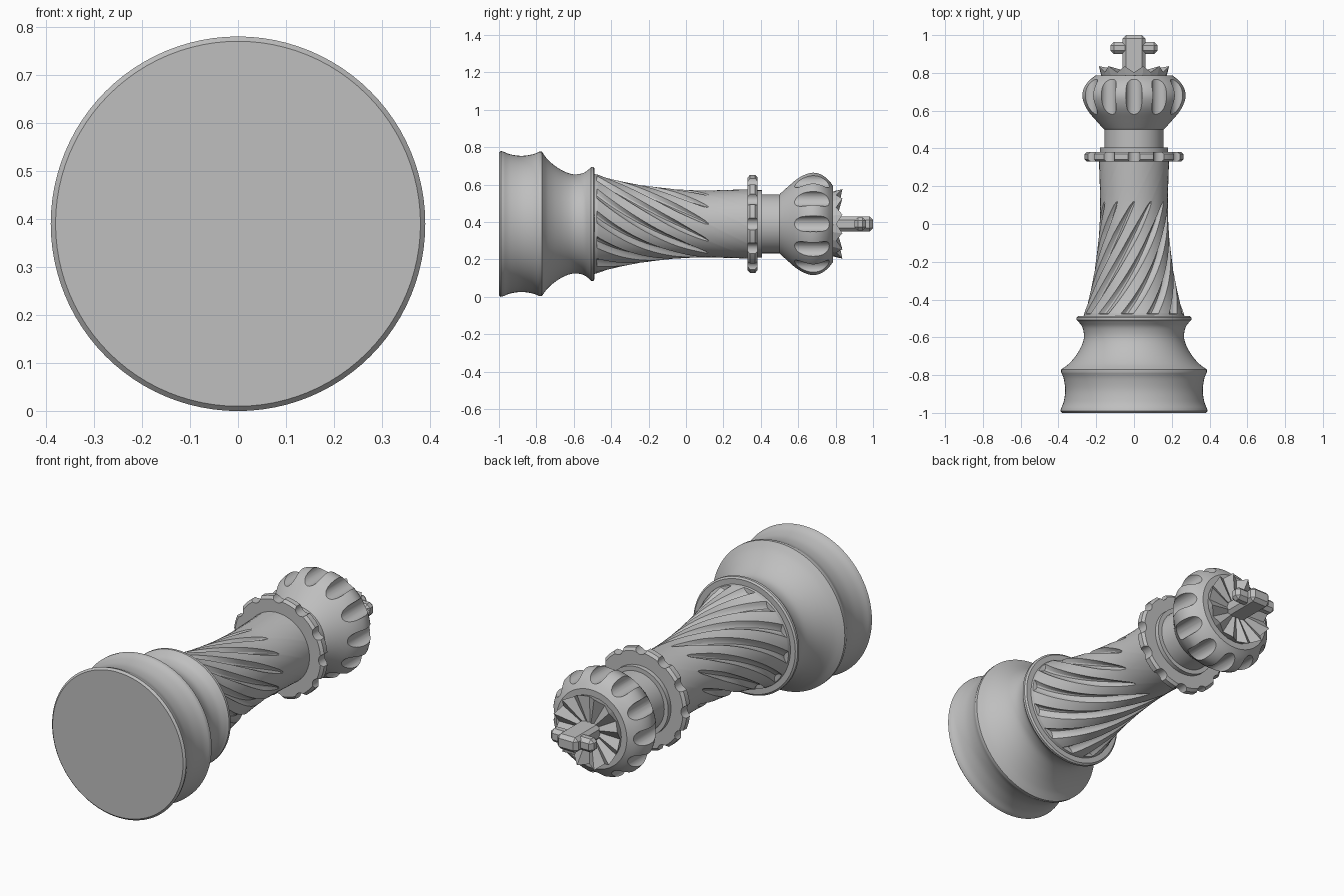
import bpy, bmesh
from math import sin, cos, pi, radians
from mathutils import Matrix

if "Cube" in bpy.data.objects:
    bpy.data.objects.remove(bpy.data.objects["Cube"])

# The piece is built upright, then laid down so its axis runs along +y
RADIUS = 0.39
LAY = Matrix.Translation((0, 0, RADIUS)) @ Matrix.Rotation(-pi / 2, 4, 'X')
COUNT = 12                      # flutes, notches, grooves and crown teeth
PITCH = 2 * pi / COUNT

grey = bpy.data.materials.new("grey")
grey.use_nodes = True
grey.diffuse_color = (0.52, 0.52, 0.52, 1)
grey.node_tree.nodes["Principled BSDF"].inputs["Base Color"].default_value = grey.diffuse_color


def finish(bm, name):
    bmesh.ops.recalc_face_normals(bm, faces=bm.faces)
    mesh = bpy.data.meshes.new(name)
    bm.to_mesh(mesh)
    bm.free()
    mesh.materials.append(grey)
    obj = bpy.data.objects.new(name, mesh)
    bpy.context.collection.objects.link(obj)
    obj.matrix_world = LAY
    return obj


def select(obj):
    bpy.ops.object.select_all(action='DESELECT')
    obj.select_set(True)
    bpy.context.view_layer.objects.active = obj


def shade(obj, angle=30):
    select(obj)
    bpy.ops.object.shade_smooth_by_angle(angle=radians(angle))


def curve(pts, steps=5):
    """Smooth curve through (height, radius) points."""
    p = [pts[0]] + pts + [pts[-1]]
    out = []
    for a, b, c, d in zip(p, p[1:], p[2:], p[3:]):
        for i in range(steps):
            t = i / steps
            out.append(tuple(
                0.5 * (2 * q + (r - o) * t + (2 * o - 5 * q + 4 * r - s) * t * t
                       + (3 * q - o - 3 * r + s) * t ** 3)
                for o, q, r, s in zip(a, b, c, d)))
    return out + [pts[-1]]


def skin(rings, name):
    """Capped solid through equal-length rings of points."""
    bm = bmesh.new()
    loops = [[bm.verts.new(co) for co in ring] for ring in rings]
    n = len(loops[0])
    for lo, hi in zip(loops, loops[1:]):
        for i in range(n):
            j = (i + 1) % n
            bm.faces.new((lo[i], lo[j], hi[j], hi[i]))
    bm.faces.new(loops[0][::-1])
    bm.faces.new(loops[-1])
    return finish(bm, name)


def lathe(profile, name, segs=96):
    return skin([[(r * cos(2 * pi * i / segs), r * sin(2 * pi * i / segs), h)
                  for i in range(segs)] for h, r in profile], name)


def carve(obj, dist, radius, low, high):
    """Cut a ring of upright round channels out of a part."""
    bm = bmesh.new()
    for k in range(COUNT):
        place = Matrix.Rotation(k * PITCH, 4, 'Z') @ Matrix.Translation((dist, 0, (low + high) / 2))
        bmesh.ops.create_cone(bm, cap_ends=True, segments=32, radius1=radius,
                              radius2=radius, depth=high - low, matrix=place)
    cutter = finish(bm, "channel_cutter")
    cutter.hide_render = True
    mod = obj.modifiers.new("channels", 'BOOLEAN')
    mod.operation, mod.solver, mod.object = 'DIFFERENCE', 'EXACT', cutter
    select(obj)
    bpy.ops.object.modifier_apply(modifier=mod.name)
    bpy.data.objects.remove(cutter)


# Base: plinth with a shallow cove, then a deep cove up to a rim
plinth = [(-1, 0.38), (-0.99, RADIUS)] + curve(
    [(-0.975, 0.386), (-0.94, 0.372), (-0.88, 0.364), (-0.82, 0.372), (-0.785, 0.386)])
cove = curve([(-0.765, 0.378), (-0.74, 0.345), (-0.7, 0.31), (-0.65, 0.28),
              (-0.6, 0.265), (-0.55, 0.272), (-0.52, 0.292), (-0.508, 0.304)])
shade(lathe(plinth + [(-0.77, 0.386)] + cove + [(-0.495, 0.304), (-0.488, 0.295), (-0.488, 0.2)], "base"))

# Stem: tapering shaft with twisted grooves that fade out at the top
TOP, BOTTOM, TWIST = 0.12, -0.475, radians(98)
shaft = curve([(BOTTOM, 0.264), (-0.4, 0.24), (-0.3, 0.218), (-0.2, 0.202),
               (-0.1, 0.19), (0, 0.182), (TOP, 0.179), (0.34, 0.186)], 8)
rings = []
for k, (h, r) in enumerate([(-0.5, 0.27), (BOTTOM - 0.002, 0.264)] + shaft):
    fade = max(0, min(1, (TOP - h) / 0.17)) ** 0.5
    half = PITCH * (0.03 + 0.21 * fade)
    depth = 0.024 * fade if k > 1 else 0
    turn = TWIST * (h - TOP) / (TOP - BOTTOM)
    ring = []
    for g in range(COUNT):
        cols = [(u * half, depth * (1 - u * u)) for u in (-1, -0.75, -0.4, 0, 0.4, 0.75, 1)]
        cols += [(half + (PITCH - 2 * half) * t, 0) for t in (0.25, 0.5, 0.75)]
        for a, d in cols:
            a += g * PITCH + turn
            ring.append(((r - d) * cos(a), (r - d) * sin(a), h))
    rings.append(ring)
shade(skin(rings, "twisted_stem"), 25)

# Notched collar with a thin ring above it
collar = lathe([(0.33, 0.18), (0.33, 0.25), (0.342, 0.264), (0.37, 0.264), (0.382, 0.25), (0.382, 0.15)],
               "notched_collar")
carve(collar, 0.272, 0.034, 0.3, 0.42)
shade(collar)
shade(lathe([(0.37, 0.18), (0.405, 0.18), (0.405, 0.15)], "collar_ring"))

# Neck and fluted head
head = lathe([(0.39, 0.157), (0.5, 0.157)] + curve(
    [(0.505, 0.163), (0.55, 0.203), (0.6, 0.246), (0.64, 0.268), (0.68, 0.277),
     (0.72, 0.268), (0.755, 0.243), (0.785, 0.205)]) + [(0.785, 0.1)], "fluted_head")
carve(head, 0.272, 0.042, 0.52, 0.84)
shade(head)

# Crown: flared ring of pointed teeth with a faceted dish inside
bm = bmesh.new()
n = 2 * COUNT
foot, rim = [], []
for i in range(n):
    a = i * PITCH / 2
    r, h = (0.192, 0.836) if i % 2 else (0.178, 0.803)
    foot.append(bm.verts.new((0.17 * cos(a), 0.17 * sin(a), 0.775)))
    rim.append(bm.verts.new((r * cos(a), r * sin(a), h)))
centre = bm.verts.new((0, 0, 0.797))
for i in range(n):
    j = (i + 1) % n
    bm.faces.new((foot[i], foot[j], rim[j], rim[i]))
    bm.faces.new((rim[i], rim[j], centre))
bm.faces.new(foot[::-1])
finish(bm, "crown_teeth")

# Cross: chamfered post and arms
for name, size, height in (("cross_post", (0.12, 0.08, 0.22), 0.89),
                           ("cross_arms", (0.25, 0.07, 0.062), 0.932)):
    bm = bmesh.new()
    bmesh.ops.create_cube(bm, size=1, matrix=Matrix.Translation((0, 0, height)) @ Matrix.Diagonal((*size, 1)))
    bmesh.ops.bevel(bm, geom=bm.edges[:], offset=0.018, segments=1, affect='EDGES')
    finish(bm, name)
